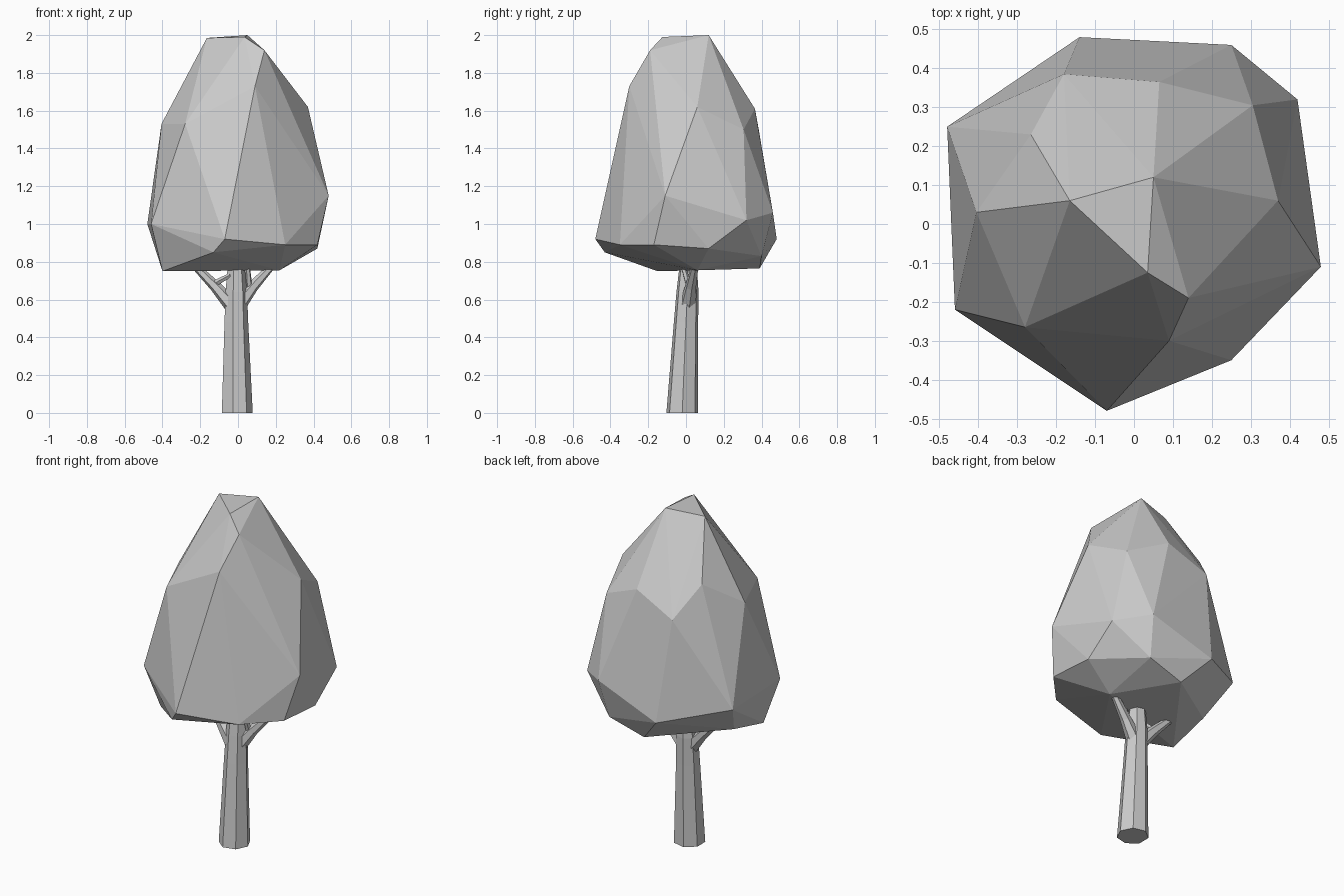
import bpy, bmesh, math
from mathutils import Vector

if "Cube" in bpy.data.objects:
    bpy.data.objects.remove(bpy.data.objects["Cube"])


def finish(name, bm):
    bmesh.ops.recalc_face_normals(bm, faces=bm.faces)
    mesh = bpy.data.meshes.new(name)
    bm.to_mesh(mesh)
    bm.free()
    obj = bpy.data.objects.new(name, mesh)
    bpy.context.collection.objects.link(obj)
    return obj


def limb(name, path, sides, level=False):
    """Tapered faceted tube; path holds (x, y, z, radius)."""
    bm = bmesh.new()
    pts = [Vector(p[:3]) for p in path]
    axis = Vector((0, 0, 1)) if level else pts[-1] - pts[0]
    rot = axis.to_track_quat('Z', 'Y')
    rings = []
    for p, (_, _, _, r) in zip(pts, path):
        angles = [2 * math.pi * (i + 0.5) / sides for i in range(sides)]
        rings.append([bm.verts.new(p + rot @ Vector((r * math.cos(a), r * math.sin(a), 0)))
                      for a in angles])
    for a, b in zip(rings, rings[1:]):
        for i in range(sides):
            j = (i + 1) % sides
            bm.faces.new((a[i], a[j], b[j], b[i]))
    bm.faces.new(rings[0][::-1])
    bm.faces.new(rings[-1])
    return finish(name, bm)


# Crown: faceted hull around a few control points
crown_points = [
    # tip
    (.05, .12, 2.0), (.035, -.125, 1.99), (-.165, .06, 1.985), (.14, -.19, 1.92),
    # shoulders
    (.09, -.30, 1.73), (-.28, -.265, 1.53), (-.405, .03, 1.53), (.37, .06, 1.62),
    (.305, .305, 1.5), (.065, .365, 1.61), (-.18, .385, 1.5), (-.265, .23, 1.675),
    # widest ring
    (-.14, .48, .92), (.25, .46, 1.06), (.42, .32, 1.02), (.48, -.11, 1.15),
    (.42, -.17, .89), (.42, .12, .87), (.25, -.35, .89), (-.07, -.48, .92),
    (-.46, -.22, 1.0), (-.48, .25, 1.0),
    # underside
    (-.13, -.43, .85), (-.39, .11, .81), (-.40, -.15, .75), (.22, .06, .755),
    (.22, .40, .83), (0, .39, .765),
]
bm = bmesh.new()
for p in crown_points:
    bm.verts.new(p)
res = bmesh.ops.convex_hull(bm, input=bm.verts)
loose = [v for v in bm.verts if not v.link_faces]
bmesh.ops.delete(bm, geom=loose, context='VERTS')
finish("crown", bm)

# Trunk
limb("trunk", [(-.008, -.02, 0, .086), (-.012, 0, .48, .066),
               (-.012, .008, .64, .06), (-.012, .012, .80, .045)], 7, level=True)

# Main branches and their inner twigs
limb("left_branch", [(-.04, 0, .58, .042), (-.12, .015, .67, .03), (-.24, .03, .79, .018)], 6)
limb("right_branch", [(.01, .01, .58, .042), (.08, .025, .67, .03), (.19, .05, .79, .018)], 6)
limb("left_twig", [(-.13, .01, .68, .018), (-.04, -.02, .73, .012)], 5)
limb("right_twig", [(.06, .02, .66, .018), (.05, -.02, .79, .012)], 5)
